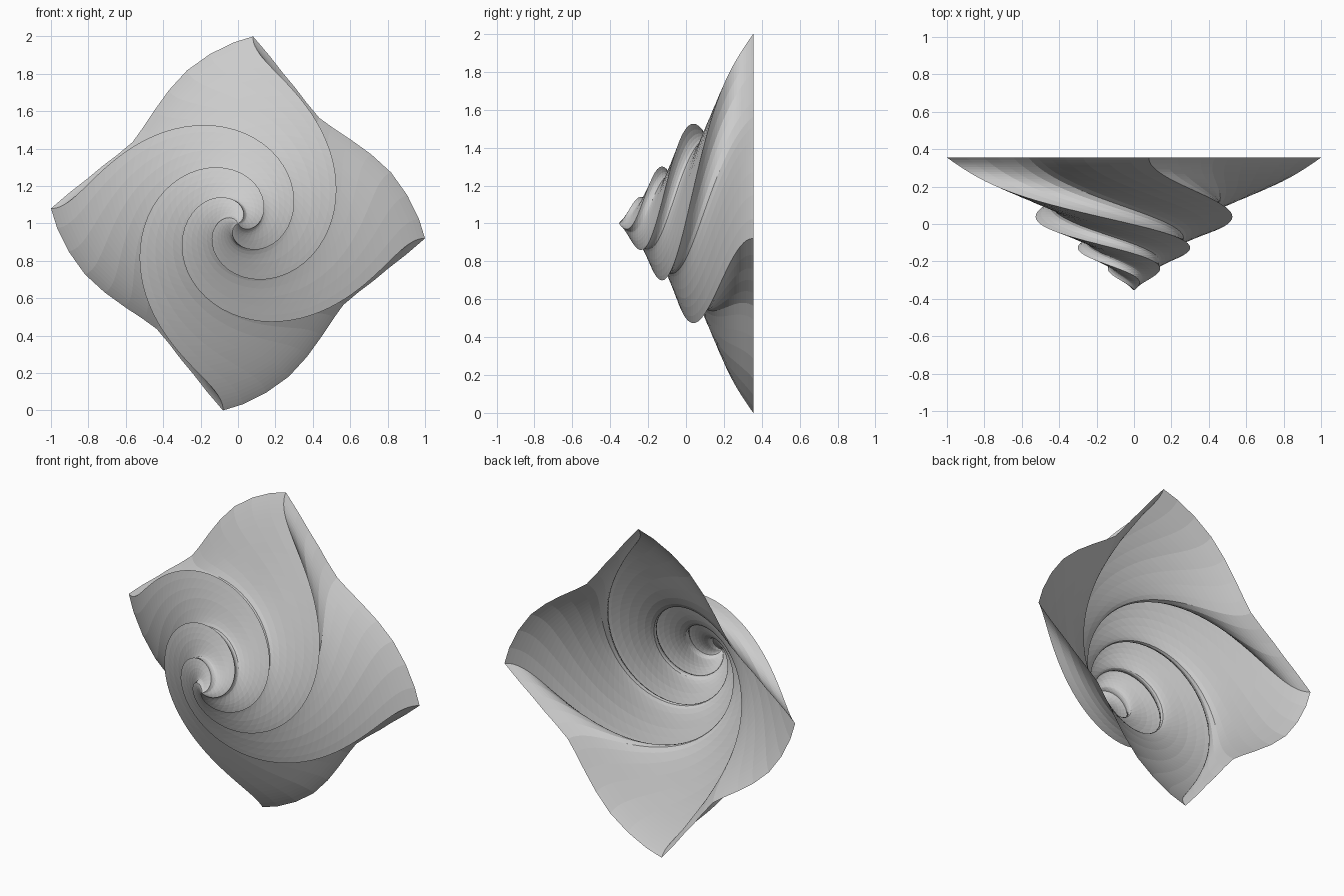
import bpy, bmesh, math

if "Cube" in bpy.data.objects:
    bpy.data.objects.remove(bpy.data.objects["Cube"])

# Swirled four-cornered cone: an open shell, tip facing -y, rim at the back
LEVELS = 56          # rings from tip to rim
R = 1.003            # corner radius at the rim
TIP, RIM = -0.355, 0.355
TWIST = math.radians(335)
START = math.radians(-4.6)

# One side of the four-sided cross-section: (angle from corner, radius)
SIDE = [(0, 1), (6, .965), (14, .915), (23, .86), (32, .80), (41, .75),
        (50, .718), (57, .71), (65, .74), (72, .787), (78, .837), (84, .91)]
section = [(math.radians(a + 90 * k), r) for k in range(4) for a, r in SIDE]


def ring_points(s):
    """Cross-section at scale s, turned further the closer it is to the tip."""
    turn = START - TWIST * (1 - s) ** 2
    y = TIP + (RIM - TIP) * s
    return [(R * s * r * math.cos(a + turn), y,
             1 + R * s * r * math.sin(a + turn)) for a, r in section]


bm = bmesh.new()
tip = bm.verts.new((0, TIP, 1))
rings = [[bm.verts.new(p) for p in ring_points(i / LEVELS)]
         for i in range(1, LEVELS + 1)]
n = len(section)
for j in range(n):
    k = (j + 1) % n
    bm.faces.new((tip, rings[0][j], rings[0][k]))
    for inner, outer in zip(rings, rings[1:]):
        bm.faces.new((inner[j], outer[j], outer[k], inner[k]))
bmesh.ops.recalc_face_normals(bm, faces=bm.faces)

# Make the faces look outward, towards the front
bm.normal_update()
if sum(f.normal.y * f.calc_area() for f in bm.faces) > 0:
    bmesh.ops.reverse_faces(bm, faces=bm.faces)

mesh = bpy.data.meshes.new("swirl_shell")
bm.to_mesh(mesh)
bm.free()
shell = bpy.data.objects.new("swirl_shell", mesh)
bpy.context.collection.objects.link(shell)
